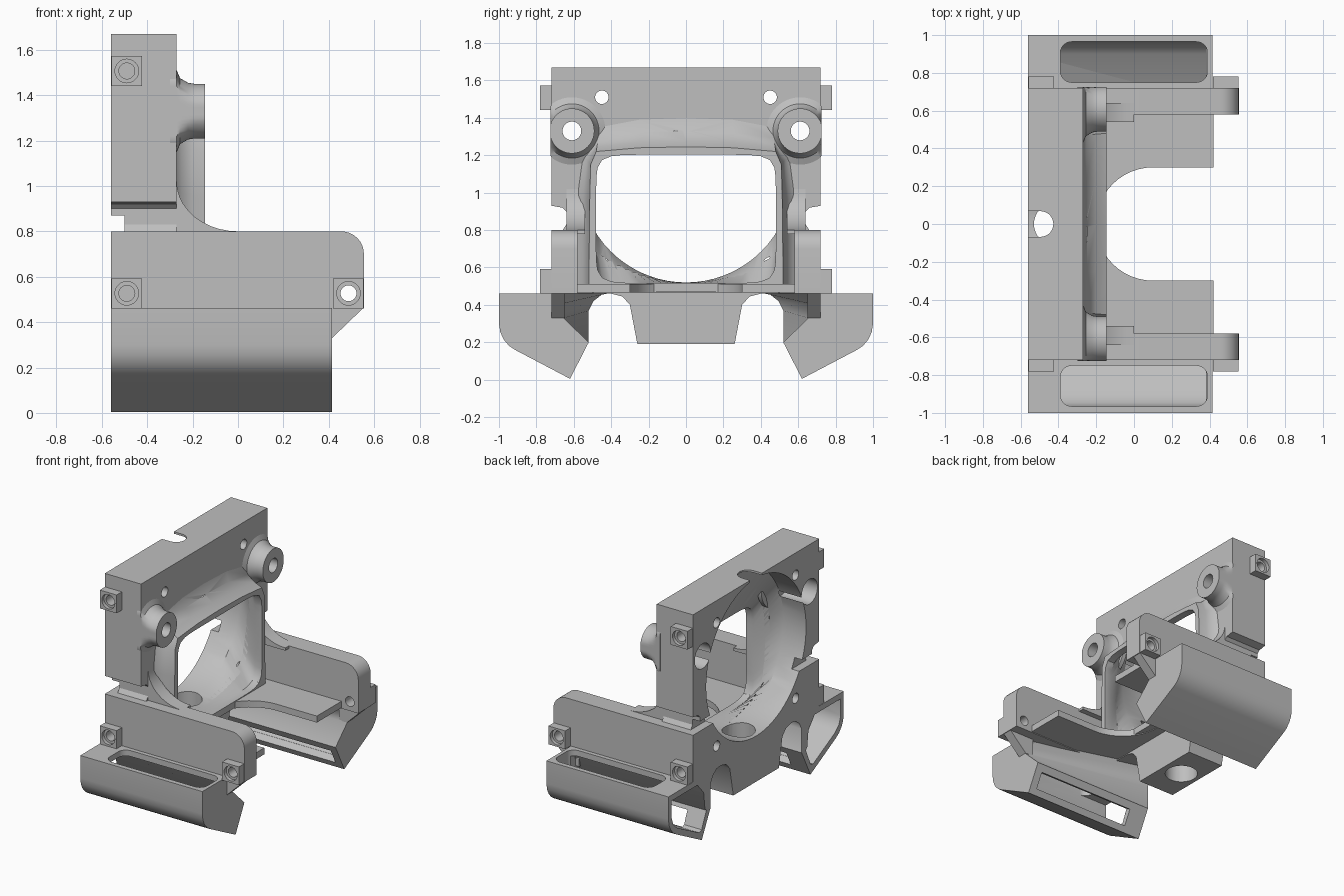
import bpy, bmesh, math
from mathutils import Vector

cube = bpy.data.objects.get("Cube")
if cube:
    bpy.data.objects.remove(cube, do_unlink=True)

grey = bpy.data.materials.new("plain_grey")
grey.use_nodes = True
grey.diffuse_color = (0.52, 0.52, 0.52, 1)
grey.node_tree.nodes["Principled BSDF"].inputs["Base Color"].default_value = (0.52, 0.52, 0.52, 1)
parts = []


def loft(name, rings, cutter=False):
    """Skin a closed solid through rings of equal point count."""
    bm = bmesh.new()
    loops = [[bm.verts.new(p) for p in r] for r in rings]
    n = len(loops[0])
    for a, b in zip(loops, loops[1:]):
        for i in range(n):
            bm.faces.new((a[i], a[(i + 1) % n], b[(i + 1) % n], b[i]))
    bm.faces.new(loops[0])
    bm.faces.new(loops[-1])
    bmesh.ops.recalc_face_normals(bm, faces=bm.faces)
    me = bpy.data.meshes.new(name)
    bm.to_mesh(me)
    bm.free()
    ob = bpy.data.objects.new(name, me)
    bpy.context.collection.objects.link(ob)
    if cutter:
        ob.hide_render = True
    else:
        me.materials.append(grey)
        parts.append(ob)
    return ob


def place(axis, p, t):
    """Put a 2D point on the plane at t along an axis."""
    return {"x": (t, p[0], p[1]), "y": (p[0], t, p[1]), "z": (p[0], p[1], t)}[axis]


def prism(name, pts, axis, a, b, cutter=False):
    return loft(name, [[place(axis, p, t) for p in pts] for t in (a, b)], cutter)


def circle(c, r, n=32):
    return [(c[0] + r * math.cos(2 * math.pi * i / n), c[1] + r * math.sin(2 * math.pi * i / n)) for i in range(n)]


def rect(x0, x1, y0, y1, r=0.0):
    """Rectangle, with rounded corners if r is given."""
    if not r:
        return [(x0, y0), (x1, y0), (x1, y1), (x0, y1)]
    pts = []
    for k, (cx, cy) in enumerate([(x1 - r, y1 - r), (x0 + r, y1 - r), (x0 + r, y0 + r), (x1 - r, y0 + r)]):
        for i in range(7):
            a = math.pi / 2 * (k + i / 6)
            pts.append((cx + r * math.cos(a), cy + r * math.sin(a)))
    return pts


def mirrored(half):
    """Complete a half outline that starts on the centre line."""
    return half + [(-y, z) for y, z in reversed(half) if y > 1e-6]


def hole(c, r, axis, a, b):
    return prism("hole_cutter", circle(c, r), axis, a, b, True)


def cut(ob, cutters):
    for c in cutters:
        m = ob.modifiers.new("cut", "BOOLEAN")
        m.operation, m.solver, m.object = "DIFFERENCE", "EXACT", c
    bpy.context.view_layer.update()
    me = bpy.data.meshes.new_from_object(ob.evaluated_get(bpy.context.evaluated_depsgraph_get()))
    ob.modifiers.clear()
    ob.data = me


# Round bore that blends into the rounded rectangular window
N = 72
bore, window = [], []
for i in range(N):
    a = 2 * math.pi * i / N
    c, s = math.cos(a), math.sin(a)
    bore.append((0.57 * c, 1.09 + 0.57 * s))
    k = (abs(c / 0.48) ** 9 + abs(s / 0.343) ** 9) ** (-1 / 9)
    window.append((k * c, 0.86 + k * s))
duct = loft("duct_cutter", [[place("x", p, t) for p in ring] for ring, t in
                            ((bore, -0.7), (bore, -0.38), (window, -0.2), (window, 0.0))], True)
nozzle_hole = hole((-0.42, 0), 0.11, "z", 0.1, 0.75)

# Upright plate with side notches and the lower centre block
half = [(0, 1.67), (0.72, 1.67), (0.72, 0.93), (0.66, 0.92), (0.64, 0.9), (0.64, 0.83), (0.66, 0.8),
        (0.72, 0.8), (0.72, 0.46), (0.4, 0.46), (0.34, 0.445), (0.3, 0.4), (0.26, 0.19)]
plate = prism("upright_plate", mirrored(half), "x", -0.56, -0.27)

# Hood that carries the window in front of the plate
back = [(0, 1.4), (0.25, 1.39), (0.46, 1.35), (0.55, 1.2), (0.58, 0.98), (0.58, 0.47)]
front = [(0, 1.245), (0.25, 1.24), (0.48, 1.22), (0.51, 1.15), (0.515, 0.95), (0.52, 0.47)]
rings = []
for f, x in ((0, -0.3), (0, -0.27), (0.45, -0.25), (0.8, -0.2), (1, -0.145)):
    mix = [tuple(Vector(p).lerp(Vector(q), f)) for p, q in zip(back, front)]
    rings.append([place("x", p, x) for p in mirrored(mix)])
hood = loft("window_hood", rings)
cut(hood, [duct])

# Floor with a round-ended cutout
arc = [(0.1 - 0.3 * math.sin(math.pi * i / 24), -0.3 * math.cos(math.pi * i / 24)) for i in range(25)]
floor = prism("floor_plate", [(-0.55, -0.6), (0.42, -0.6), (0.42, -0.3)] + arc +
              [(0.42, 0.3), (0.42, 0.6), (-0.55, 0.6)], "z", 0.465, 0.512)
cut(floor, [nozzle_hole])

plate_cuts = [duct, nozzle_hole,
              prism("slot_cutter", rect(-0.7, -0.5, 0.8, 0.87), "y", -1, 1, True),
              hole((-0.495, 0), 0.068, "z", 1.3, 1.8),
              prism("notch_cutter", rect(-0.7, -0.495, -0.068, 0.068), "z", 1.3, 1.8, True)]

for s, side in ((-1, "right"), (1, "left")):
    # Screw holes through the plate
    for z in (1.51, 0.62):
        plate_cuts.append(hole((0.45 * s, z), 0.036, "x", -0.7, 0))
    counterbore = hole((0.61 * s, 1.33), 0.09, "x", -0.7, -0.33)
    boss_hole = hole((0.61 * s, 1.33), 0.05, "x", -0.7, 0)
    plate_cuts += [counterbore, boss_hole]

    # Flared boss on the plate front
    steps = ((0.18, -0.3), (0.18, -0.27), (0.145, -0.255), (0.125, -0.22), (0.12, -0.19), (0.12, -0.145))
    boss = loft(side + "_boss", [[(x, s * min(abs(y), 0.725), z) for y, z in circle((0.61 * s, 1.33), r, 48)]
                                 for r, x in steps])
    cut(boss, [counterbore, boss_hole])

    # Side wall, blend to the hood and front gusset
    r = 0.1
    corner = [(0.555 - r + r * math.cos(a), 0.8 - r + r * math.sin(a))
              for a in (math.pi / 2 * i / 8 for i in range(9))]
    wall = prism(side + "_wall", [(-0.56, 0.46), (0.555, 0.46)] + corner + [(-0.56, 0.8)], "y", 0.58 * s, 0.72 * s)
    blend = [(0.0 - 0.27 * math.sin(a), 1.02 - 0.22 * math.cos(a)) for a in (math.pi / 2 * i / 10 for i in range(11))]
    prism(side + "_wall_blend", [(-0.3, 0.78), (0, 0.78)] + blend + [(-0.3, 1.02)], "y", 0.54 * s, 0.64 * s)
    prism(side + "_gusset", [(0.35, 0.47), (0.35, 0.33), (0.415, 0.33), (0.55, 0.46), (0.55, 0.47)],
          "y", 0.65 * s, 0.72 * s)

    # Square screw lugs
    spots = {"top": (-0.49, 1.507), "rear": (-0.49, 0.527), "front": (0.487, 0.527)}
    for where, (x, z) in spots.items():
        lug = prism(f"{side}_{where}_lug", rect(x - 0.068, x + 0.066, z - 0.066, z + 0.066), "y", 0.7 * s, 0.78 * s)
        wide = hole((x, z), 0.052, "y", 0.755 * s, 0.9 * s)
        deep = hole((x, z), 0.035, "y", (0.5 if where == "front" else 0.64) * s, 0.9 * s)
        cut(lug, [wide, deep])
        if where == "top":
            plate_cuts.append(deep)
        else:
            cut(wall, [deep])
            if where == "rear":
                plate_cuts.append(deep)

    # Hollow air duct under each wall
    outer = [(0.8, 0.462), (1, 0.462), (1, 0.3), (0.993, 0.255), (0.975, 0.215), (0.945, 0.18), (0.915, 0.16),
             (0.62, 0.005), (0.52, 0.2)]
    rear_end = outer + [(0.52, 0.37), (0.495, 0.42), (0.45, 0.455), (0.4, 0.464)]
    front_end = outer + [(0.655, 0.33), (0.68, 0.36), (0.69, 0.4), (0.69, 0.462)]
    wing = loft(side + "_air_duct", [[(x, y * s, z) for y, z in ring]
                                     for ring, x in ((rear_end, -0.56), (front_end, 0.415))])
    inner = [(0.965, 0.42), (0.965, 0.3), (0.945, 0.24), (0.9, 0.2), (0.65, 0.07), (0.62, 0.08)]
    ends = ((inner + [(0.565, 0.2), (0.58, 0.33), (0.66, 0.42)], -0.7),
            (inner + [(0.58, 0.2), (0.71, 0.34), (0.73, 0.42)], 0.38))
    cavity = loft("cavity_cutter", [[(x, y * s, z) for y, z in ring] for ring, x in ends], True)
    ys = sorted((0.75 * s, 0.965 * s))
    mouth = prism("mouth_cutter", rect(-0.39, 0.39, ys[0], ys[1], 0.06), "z", 0.3, 0.6, True)
    slot = prism("outlet_cutter", [(y * s, z) for y, z in ((0.69, 0.095), (0.633, 0.2), (0.5, 0.129), (0.556, 0.025))],
                 "x", -0.42, 0.36, True)
    cut(wing, [cavity, mouth, slot])

cut(plate, plate_cuts)

# Remove cutters, then smooth curved surfaces
for ob in [o for o in bpy.data.objects if "_cutter" in o.name]:
    bpy.data.objects.remove(ob, do_unlink=True)
bpy.ops.object.select_all(action="DESELECT")
for ob in parts:
    ob.select_set(True)
bpy.context.view_layer.objects.active = parts[0]
bpy.ops.object.shade_smooth_by_angle(angle=math.radians(32))
